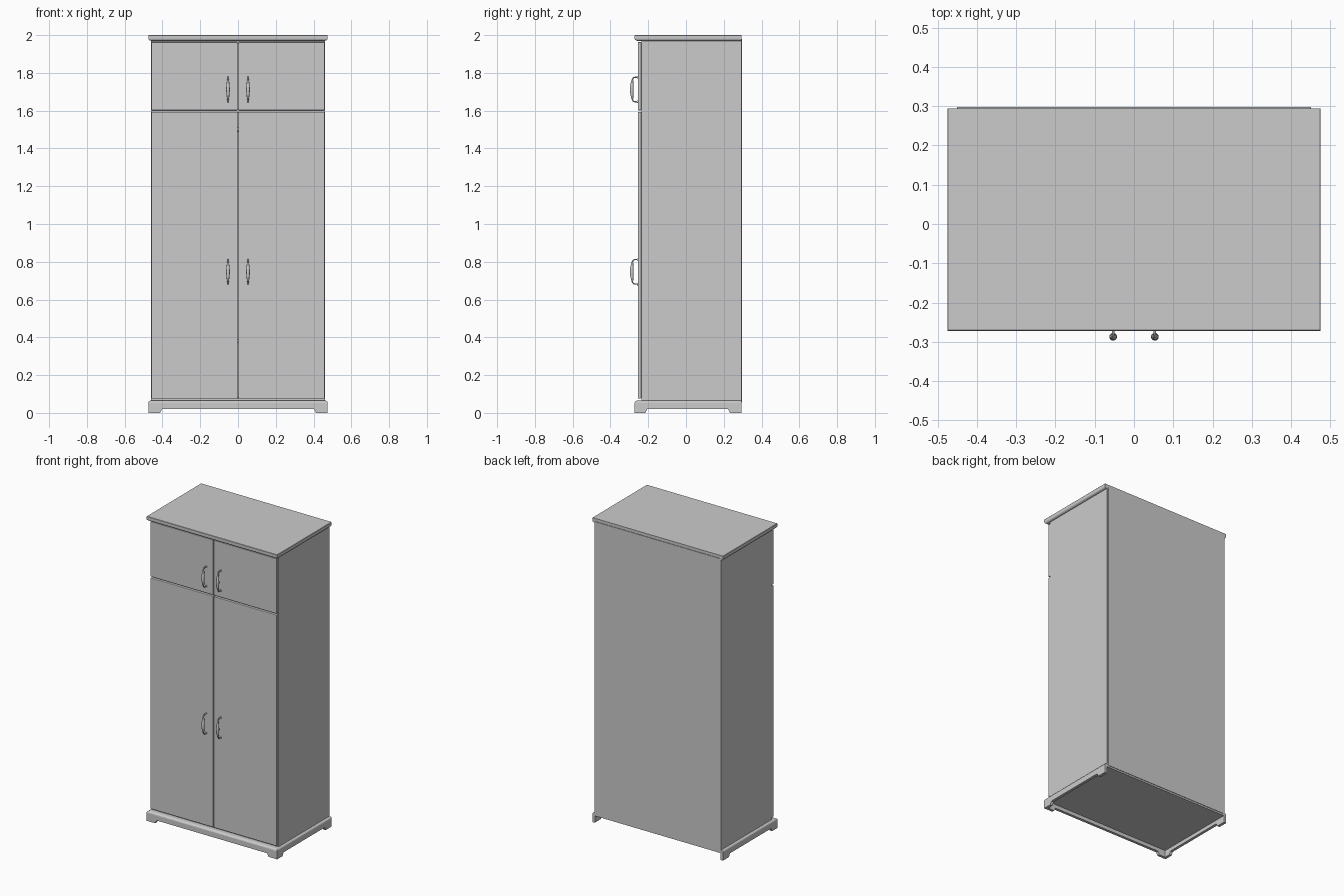
import bpy, bmesh, math

if "Cube" in bpy.data.objects:
    bpy.data.objects.remove(bpy.data.objects["Cube"])

BACK = 0.294          # rear plane of carcass
W, FRONT = 0.475, -0.272   # half width and front of cap / plinth


def add_mesh(name, bm):
    bmesh.ops.recalc_face_normals(bm, faces=bm.faces)
    me = bpy.data.meshes.new(name)
    bm.to_mesh(me)
    bm.free()
    ob = bpy.data.objects.new(name, me)
    bpy.context.collection.objects.link(ob)
    return ob


def box(name, x, y, z, bevel=0):
    bm = bmesh.new()
    bmesh.ops.create_cube(bm, size=1)
    for v in bm.verts:
        v.co = [r[0] if c < 0 else r[1] for c, r in zip(v.co, (x, y, z))]
    ob = add_mesh(name, bm)
    if bevel:
        m = ob.modifiers.new("soft_edge", 'BEVEL')
        m.width, m.segments = bevel, 2
    return ob


def moulded_slab(name, profile):
    """Stack rectangles (inset, z); the back edge stays flush."""
    bm = bmesh.new()
    rings = []
    for i, z in profile:
        x, y = W - i, FRONT + i
        rings.append([bm.verts.new(p) for p in
                      ((-x, y, z), (x, y, z), (x, BACK, z), (-x, BACK, z))])
    for a, b in zip(rings, rings[1:]):
        for k in range(4):
            n = (k + 1) % 4
            bm.faces.new((a[k], a[n], b[n], b[k]))
    bm.faces.new(rings[0])
    bm.faces.new(rings[-1])
    return add_mesh(name, bm)


def skirt(name, a0, a1, c0, c1, place):
    """Board with a cut-out between two feet, placed along any axis."""
    h, cut, s = 0.046, 0.021, 0.010
    outline = [(a0, 0), (c0, 0), (c0 + s, cut), (c1 - s, cut),
               (c1, 0), (a1, 0), (a1, h), (a0, h)]
    bm = bmesh.new()
    near, far = ([bm.verts.new(place(a, z, d)) for a, z in outline] for d in (0, 0.018))
    bm.faces.new(near)
    bm.faces.new(far)
    for k in range(8):
        n = (k + 1) % 8
        bm.faces.new((near[k], near[n], far[n], far[k]))
    return add_mesh(name, bm)


def handle(name, x, z):
    # bowed grip: a swept tube that swells in the middle
    cu = bpy.data.curves.new(name, 'CURVE')
    cu.dimensions = '3D'
    cu.bevel_depth, cu.bevel_resolution, cu.use_fill_caps = 0.01, 3, True
    half = [(-0.254, 0.065, .4), (-0.271, 0.065, .35), (-0.279, 0.062, .35),
            (-0.283, 0.054, .4), (-0.285, 0.040, .62), (-0.287, 0.020, .88)]
    pts = half + [(-0.287, 0, 1)] + [(y, -h, r) for y, h, r in reversed(half)]
    sp = cu.splines.new('POLY')
    sp.points.add(len(pts) - 1)
    for p, (y, h, r) in zip(sp.points, pts):
        p.co, p.radius = (x, y, z + h, 1), r
    ob = bpy.data.objects.new(name, cu)
    bpy.context.collection.objects.link(ob)
    sp.use_smooth = True
    # round mounting plates
    for label, h in (("upper", 0.065), ("lower", -0.065)):
        bpy.ops.mesh.primitive_cylinder_add(vertices=16, radius=0.0065, depth=0.005,
                                            location=(x, -0.257, z + h),
                                            rotation=(math.pi / 2, 0, 0))
        bpy.context.object.name = f"{name}_{label}_plate"
        bpy.ops.object.shade_smooth_by_angle()


# top cap and plinth moulding
moulded_slab("top_cap", [(0.014, 1.97), (0.009, 1.971), (0.004, 1.974), (0.001, 1.978),
                         (0, 1.983), (0, 1.998), (0.002, 2.0)])
moulded_slab("plinth_moulding", [(0, 0.045), (0, 0.052), (0.001, 0.057), (0.004, 0.061),
                                 (0.009, 0.064), (0.014, 0.065)])

# plinth boards with feet
skirt("front_plinth", -W, W, -0.412, 0.412, lambda a, z, d: (a, FRONT + d, z))
for side, s in (("left", -1), ("right", 1)):
    skirt(side + "_plinth", FRONT + 0.018, BACK, -0.215, 0.232,
          lambda a, z, d: (s * (W - d), a, z))

# carcass
DF = -0.236
for side, s in (("left", -1), ("right", 1)):
    box(side + "_side", sorted((s * 0.442, s * 0.46)), (DF, BACK), (0.065, 1.97))
inner = (-0.442, 0.442)
box("carcass_bottom", inner, (DF, BACK), (0.065, 0.083))
box("carcass_top", inner, (DF, BACK), (1.952, 1.97))
box("divider_shelf", inner, (DF, BACK), (1.589, 1.607))
box("low_shelf", inner, (-0.21, BACK), (0.37, 0.388))
box("back_panel", (-0.45, 0.45), (BACK - 0.001, 0.2975), (0.056, 1.98))

# hanging rail
bpy.ops.mesh.primitive_cylinder_add(vertices=16, radius=0.012, depth=0.884,
                                    location=(0, 0.02, 1.5), rotation=(0, math.pi / 2, 0))
bpy.context.object.name = "hanging_rail"
bpy.ops.object.shade_smooth_by_angle()

# doors and handles
for level, z0, z1, hz in (("lower", 0.076, 1.594, 0.747), ("upper", 1.602, 1.963, 1.712)):
    for side, s in (("left", -1), ("right", 1)):
        box(f"{level}_{side}_door", sorted((s * 0.003, s * 0.458)), (-0.255, DF - 0.0005),
            (z0, z1), bevel=0.003)
        handle(f"{level}_{side}_handle", s * 0.053, hz)
